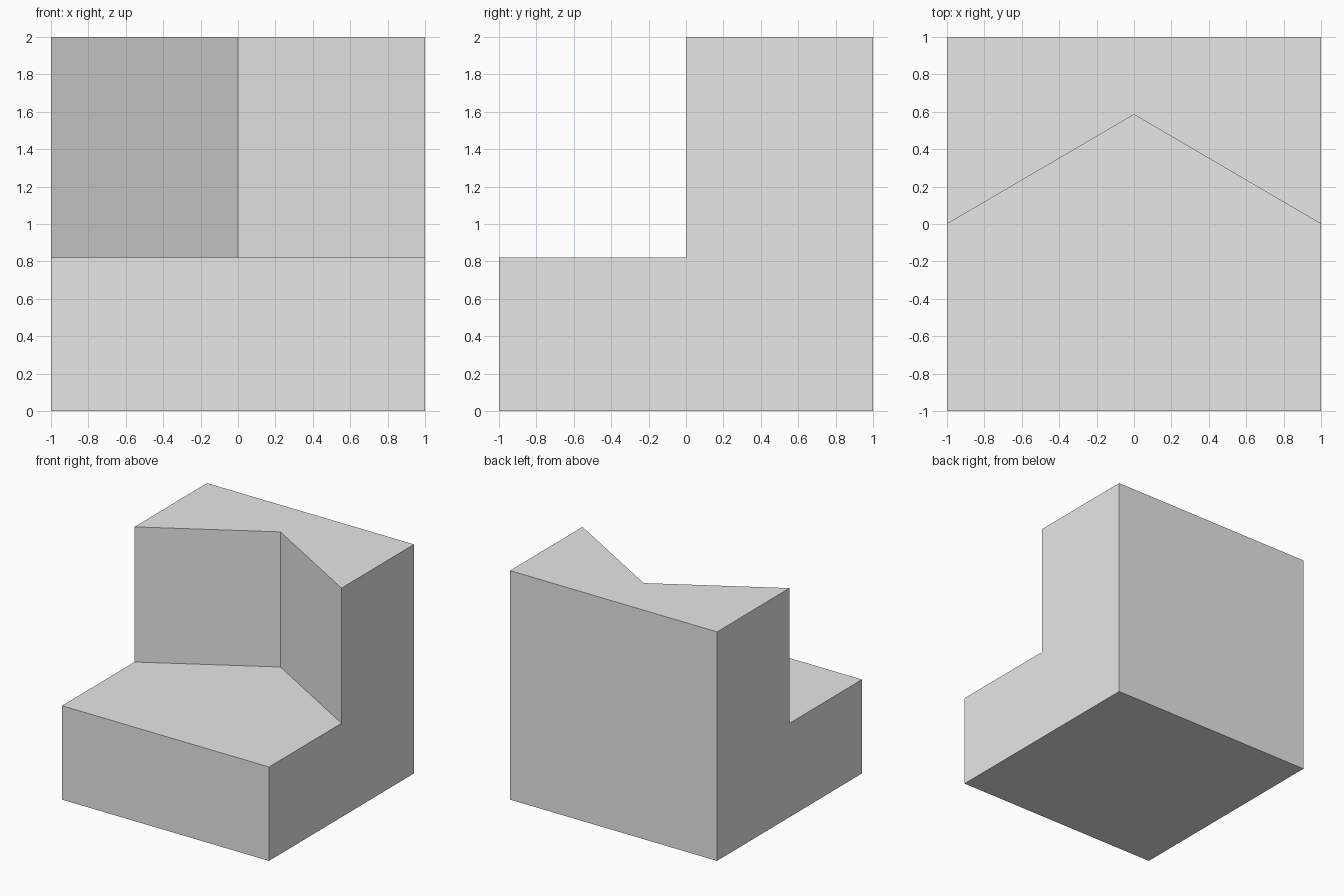
import bpy
import bmesh
import math

cube = bpy.data.objects.get("Cube")
if cube:
    bpy.data.objects.remove(cube, do_unlink=True)

HALF = 1.0
SEAT_Z = 0.82
TOP_Z = 2.0
NOTCH_Y = 0.585

# Plain grey finish
grey = bpy.data.materials.new("plain_grey")
grey.use_nodes = True
colour = (0.8, 0.8, 0.8, 1.0)
grey.diffuse_color = colour
grey.node_tree.nodes["Principled BSDF"].inputs["Base Color"].default_value = colour


def raise_face(bm, face, height):
    """Extrude a face straight up, leaving no face inside the solid."""
    result = bmesh.ops.extrude_face_region(bm, geom=[face])
    verts = [v for v in result["geom"] if isinstance(v, bmesh.types.BMVert)]
    bmesh.ops.translate(bm, verts=verts, vec=(0, 0, height))


bm = bmesh.new()

# Low base block
bmesh.ops.create_cube(bm, size=1.0)
for v in bm.verts:
    v.co = (v.co.x * 2 * HALF, v.co.y * 2 * HALF, (v.co.z + 0.5) * SEAT_Z)

# Split its top along a V that points to the back
bmesh.ops.bisect_plane(bm, geom=bm.verts[:] + bm.edges[:] + bm.faces[:],
                       plane_co=(0, 0, 0), plane_no=(0, 1, 0))
bm.faces.ensure_lookup_table()
top = [f for f in bm.faces if f.normal.z > 0.9]
back = max(top, key=lambda f: f.calc_center_median().y)
left = next(v for v in back.verts if v.co.x > 0 and abs(v.co.y) < 0.01)
right = next(v for v in back.verts if v.co.x < 0 and abs(v.co.y) < 0.01)
seam = bm.edges.get((left, right))
bmesh.ops.subdivide_edges(bm, edges=[seam], cuts=1)
apex = next(v for v in bm.verts if abs(v.co.x) < 0.01
            and abs(v.co.y) < 0.01 and v.co.z > SEAT_Z / 2)
apex.co.y = NOTCH_Y

# Raise the notched back wall and merge the flat side panels
bm.normal_update()
back = max((f for f in bm.faces if f.normal.z > 0.9),
           key=lambda f: max(v.co.y for v in f.verts))
raise_face(bm, back, TOP_Z - SEAT_Z)
bmesh.ops.dissolve_limit(bm, angle_limit=math.radians(1),
                         verts=bm.verts[:], edges=bm.edges[:])
bmesh.ops.recalc_face_normals(bm, faces=bm.faces[:])

mesh = bpy.data.meshes.new("notched_block")
bm.to_mesh(mesh)
bm.free()
mesh.materials.append(grey)
block = bpy.data.objects.new("notched_block", mesh)
bpy.context.collection.objects.link(block)
